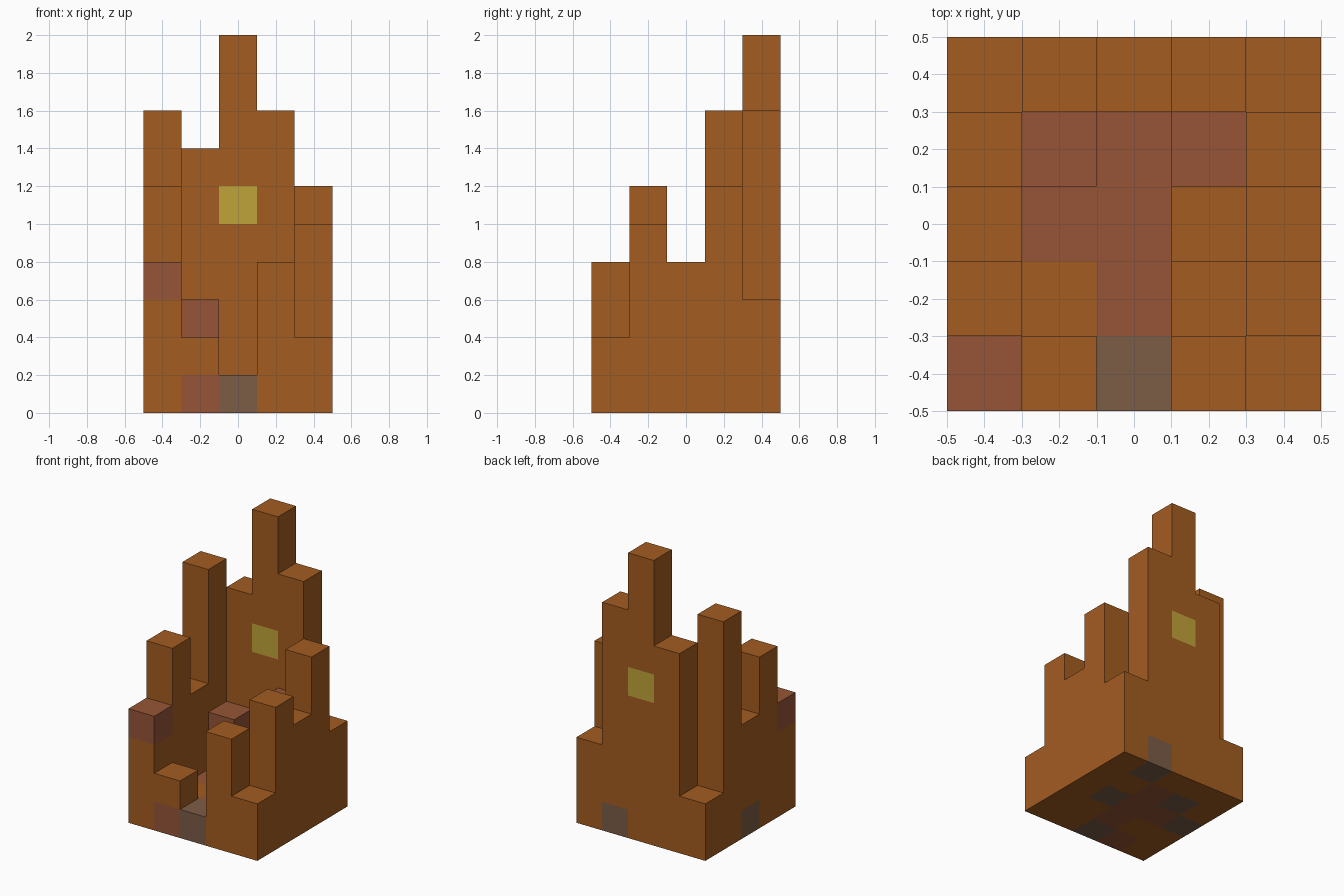
import bpy
import bmesh
from mathutils import Vector

cube = bpy.data.objects.get("Cube")
if cube:
    bpy.data.objects.remove(cube, do_unlink=True)

BLOCK = 0.2
# Block heights of the columns, front row first, each row from -x to +x
HEIGHTS = ["42142",
           "61135",
           "41124",
           "83146",
           "27A83"]

COLOURS = {"orange_clay": (0.371, 0.107, 0.0152),
           "rose_clay": (0.305, 0.089, 0.037),
           "grey_stone": (0.202, 0.109, 0.061),
           "yellow_window": (0.527, 0.371, 0.042)}
ORANGE, ROSE, GREY, YELLOW = range(4)

# Blocks that are not orange, as column, row, level
ROSE_BLOCKS = {(0, 0, 3), (1, 0, 0), (1, 3, 2), (3, 3, 3),
               (1, 2, 0), (2, 1, 0), (2, 2, 0), (2, 3, 0)}
GREY_BLOCKS = {(2, 0, 0), (0, 2, 0), (3, 2, 0), (1, 3, 0), (3, 4, 0)}
WINDOW = (2, 4, 5)


def make_material(name, rgb):
    mat = bpy.data.materials.new(name)
    mat.use_nodes = True
    colour = (*rgb, 1)
    mat.diffuse_color = colour
    bsdf = next(n for n in mat.node_tree.nodes if n.type == "BSDF_PRINCIPLED")
    bsdf.inputs["Base Color"].default_value = colour
    bsdf.inputs["Roughness"].default_value = 0.9
    return mat


materials = [make_material(n, c) for n, c in COLOURS.items()]


def height(i, j):
    return int(HEIGHTS[j][i], 16) if 0 <= i < 5 and 0 <= j < 5 else 0


def solid(cell):
    return 0 <= cell[2] < height(cell[0], cell[1])


def block_colour(cell):
    if cell == WINDOW:
        return YELLOW
    if cell in GREY_BLOCKS:
        return GREY
    return ROSE if cell in ROSE_BLOCKS else ORANGE


def build_part(name, columns):
    """Stack the blocks of some columns, keeping only the outer faces."""
    bm = bmesh.new()
    for i, j in columns:
        for k in range(height(i, j)):
            centre = Vector((i - 2, j - 2, k + 0.5)) * BLOCK
            for axis in range(3):
                for sign in (-1, 1):
                    near = [i, j, k]
                    near[axis] += sign
                    if solid(near):
                        continue
                    n, u, v = Vector(), Vector(), Vector()
                    n[axis] = sign
                    u[(axis + 1) % 3] = 1
                    v = n.cross(u)
                    corners = (-u - v, u - v, u + v, v - u)
                    face = bm.faces.new([bm.verts.new(centre + (n + c) * BLOCK / 2)
                                         for c in corners])
                    face.material_index = block_colour((i, j, k))
    bmesh.ops.remove_doubles(bm, verts=bm.verts[:], dist=0.001)
    mesh = bpy.data.meshes.new(name)
    bm.to_mesh(mesh)
    bm.free()
    for mat in materials:
        mesh.materials.append(mat)
    obj = bpy.data.objects.new(name, mesh)
    bpy.context.collection.objects.link(obj)


# Ring of walls and towers around the courtyard
build_part("front_wall", [(i, 0) for i in range(5)])
build_part("back_keep", [(i, 4) for i in range(5)])
build_part("right_towers", [(0, j) for j in range(1, 4)])
build_part("left_towers", [(4, j) for j in range(1, 4)])
build_part("courtyard", [(i, j) for i in range(1, 4) for j in range(1, 4)])
